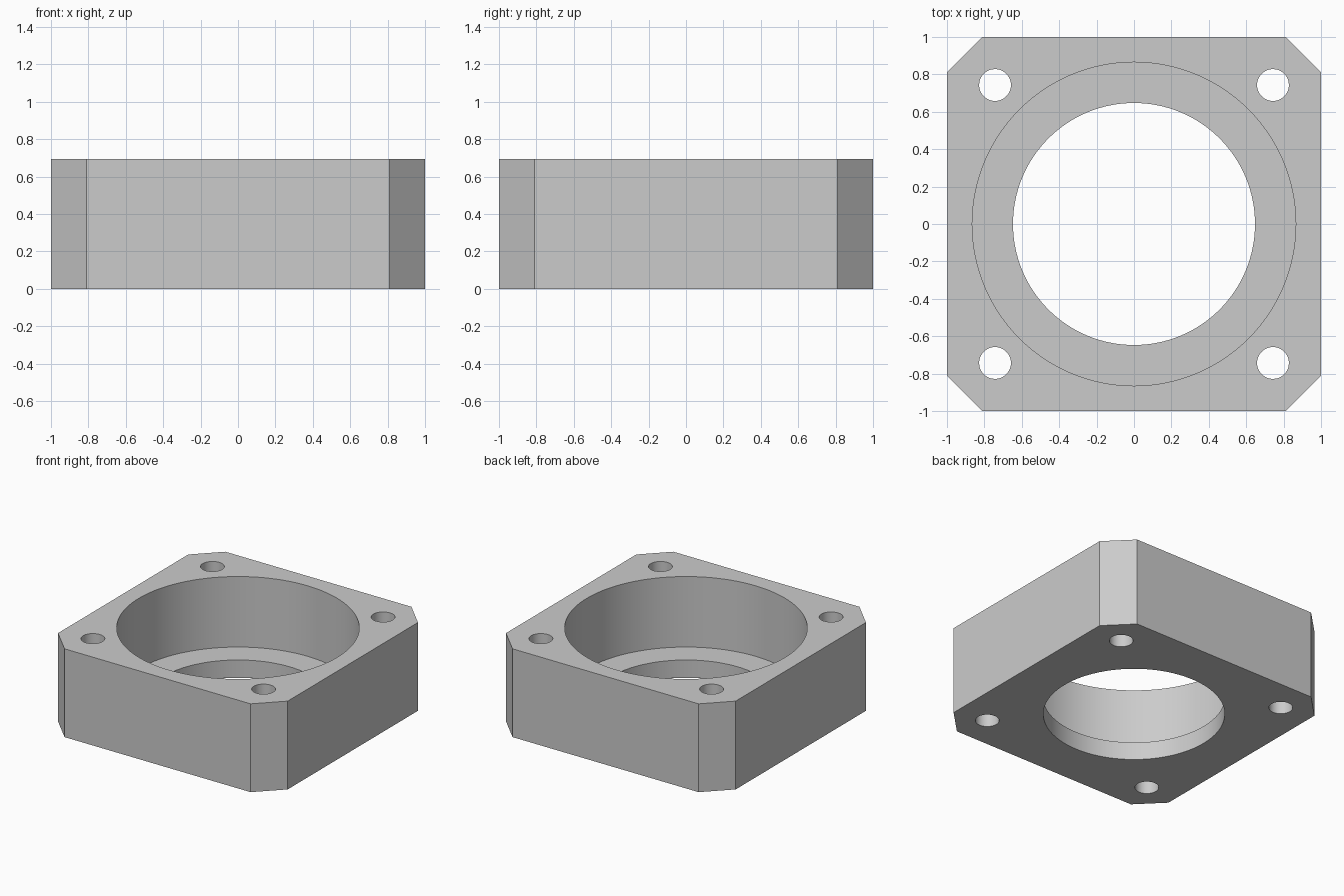
import bpy, bmesh, math

if "Cube" in bpy.data.objects:
    bpy.data.objects.remove(bpy.data.objects["Cube"])

HEIGHT = 0.695
SHELF_Z = 0.14
CHAMFER = 0.81
HOLE_POS = 0.743

# Plain grey metal
grey = bpy.data.materials.new("grey metal")
grey.use_nodes = True
colour = (0.6, 0.6, 0.6, 1)
grey.diffuse_color = colour
grey.node_tree.nodes["Principled BSDF"].inputs["Base Color"].default_value = colour


def prism(name, outline, z0, z1):
    """Extrude a closed xy outline from z0 to z1."""
    bm = bmesh.new()
    base = bm.faces.new([bm.verts.new((x, y, z0)) for x, y in outline])
    side = bmesh.ops.extrude_face_region(bm, geom=[base])
    moved = [v for v in side["geom"] if isinstance(v, bmesh.types.BMVert)]
    bmesh.ops.translate(bm, verts=moved, vec=(0, 0, z1 - z0))
    bmesh.ops.recalc_face_normals(bm, faces=bm.faces)
    mesh = bpy.data.meshes.new(name)
    bm.to_mesh(mesh)
    bm.free()
    mesh.materials.append(grey)
    obj = bpy.data.objects.new(name, mesh)
    bpy.context.collection.objects.link(obj)
    return obj


def circle(radius, count, cx=0, cy=0):
    angles = [math.tau * i / count for i in range(count)]
    return [(cx + radius * math.cos(a), cy + radius * math.sin(a)) for a in angles]


# Square block with chamfered corners
c = CHAMFER
housing = prism("bearing_housing",
                [(1, -c), (1, c), (c, 1), (-c, 1), (-1, c), (-1, -c), (-c, -1), (c, -1)],
                0, HEIGHT)

# Stepped bore and four corner bolt holes
cutters = [
    prism("wide_bore_cutter", circle(0.865, 128), SHELF_Z, HEIGHT + 0.1),
    prism("narrow_bore_cutter", circle(0.647, 128), -0.1, SHELF_Z + 0.1),
]
for sx in (-1, 1):
    for sy in (-1, 1):
        cutters.append(prism("bolt_hole_cutter",
                             circle(0.085, 48, sx * HOLE_POS, sy * HOLE_POS),
                             -0.1, HEIGHT + 0.1))

bpy.context.view_layer.objects.active = housing
for cutter in cutters:
    cut = housing.modifiers.new("cut", "BOOLEAN")
    cut.operation = "DIFFERENCE"
    cut.solver = "EXACT"
    cut.object = cutter
    bpy.ops.object.modifier_apply(modifier=cut.name)
    bpy.data.objects.remove(cutter)

# Smooth round walls, sharp rims
bpy.ops.object.select_all(action="DESELECT")
housing.select_set(True)
bpy.ops.object.shade_smooth_by_angle(angle=math.radians(30))
